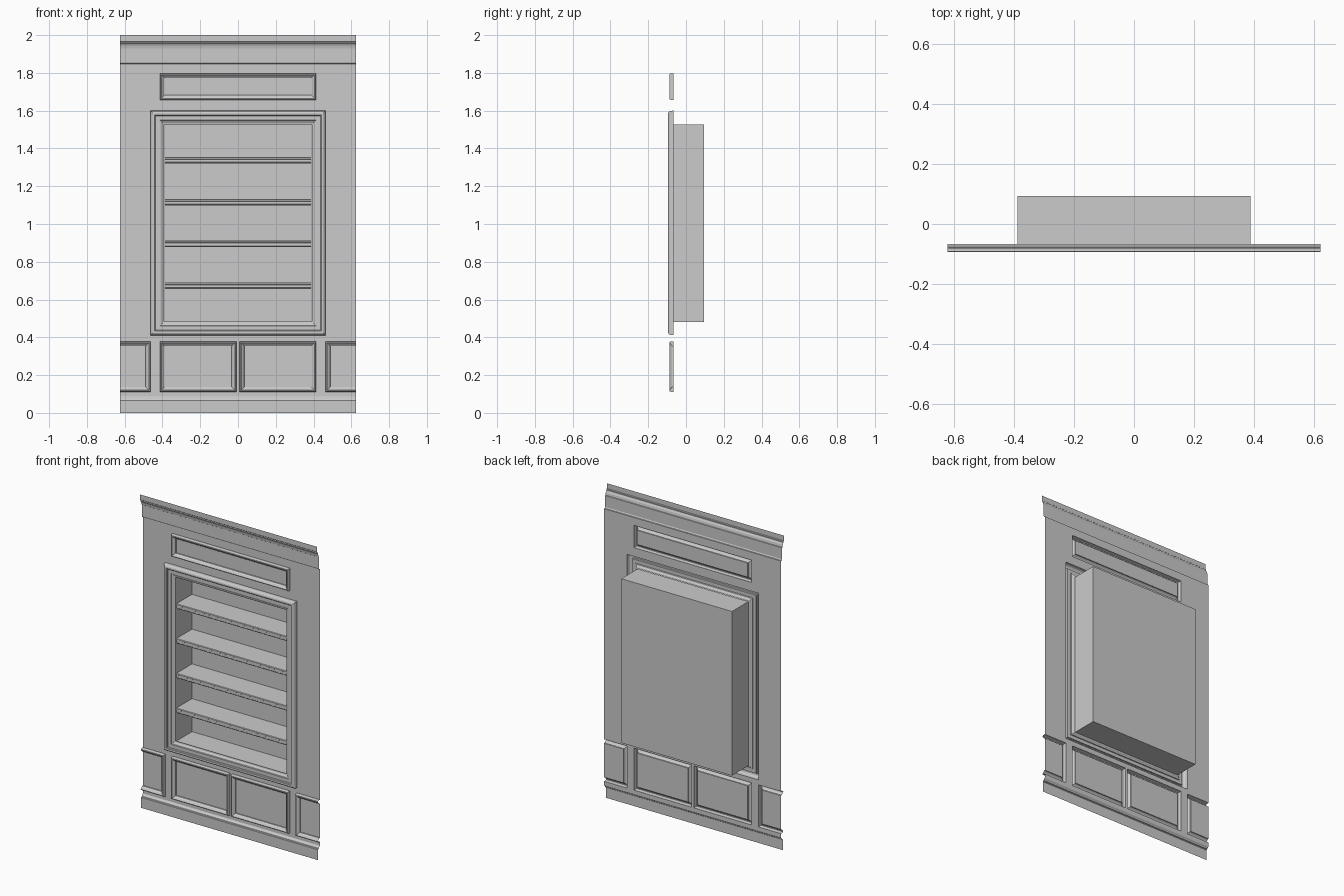
import bpy, bmesh

if "Cube" in bpy.data.objects:
    bpy.data.objects.remove(bpy.data.objects["Cube"])

HALF_W, WALL_Y, BACK_Y = 0.624, -0.067, 0.094
PANEL_Z = (0.111, 0.379)
FRAME = (-0.463, 0.463, 0.411, 1.6)
NICHE = (-0.39, 0.39, 0.48, 1.526)


def finish(name, bm):
    me = bpy.data.meshes.new(name)
    bm.to_mesh(me)
    bm.free()
    ob = bpy.data.objects.new(name, me)
    bpy.context.collection.objects.link(ob)
    return ob


def sweep(name, profile, x0, x1, closed=False):
    """Run a (y, z) profile along x."""
    bm = bmesh.new()
    a = [bm.verts.new((x0, y, z)) for y, z in profile]
    b = [bm.verts.new((x1, y, z)) for y, z in profile]
    n = len(profile)
    for i in range(n if closed else n - 1):
        j = (i + 1) % n
        bm.faces.new((a[i], b[i], b[j], a[j]))
    if closed:
        bm.faces.new(a)
        bm.faces.new(b[::-1])
        bmesh.ops.recalc_face_normals(bm, faces=bm.faces)
    return finish(name, bm)


def moulding(name, rect, profile, fill=True):
    """Nested rectangles following an (inset, y) profile, trimmed at the wall sides."""
    x0, x1, z0, z1 = rect
    bm = bmesh.new()
    rings = []
    for d, y in profile:
        rings.append([bm.verts.new((x, y, z)) for x, z in
                      ((x0 + d, z0 + d), (x1 - d, z0 + d), (x1 - d, z1 - d), (x0 + d, z1 - d))])
    for a, b in zip(rings, rings[1:]):
        for i in range(4):
            j = (i + 1) % 4
            bm.faces.new((a[i], a[j], b[j], b[i]))
    if fill:
        bm.faces.new(rings[-1])
    for s in (-1, 1):
        bmesh.ops.bisect_plane(bm, geom=bm.verts[:] + bm.edges[:] + bm.faces[:],
                               plane_co=(s * HALF_W, 0, 0), plane_no=(s, 0, 0), clear_outer=True)
    return finish(name, bm)


# Panel rectangles: two centre panels, two running off the sides, one above the niche
panels = {
    "lower_panel_left": (-0.414, -0.008, *PANEL_Z),
    "lower_panel_right": (0.008, 0.414, *PANEL_Z),
    "side_panel_left": (-0.87, -0.463, *PANEL_Z),
    "side_panel_right": (0.463, 0.87, *PANEL_Z),
    "upper_panel": (-0.414, 0.414, 1.656, 1.798),
}

# Wall sheet, a grid with the panel and frame openings left out
holes = list(panels.values()) + [FRAME]
xs = sorted({-HALF_W, HALF_W} | {x for h in holes for x in h[:2] if abs(x) < HALF_W})
zs = sorted({0.086, 1.848} | {z for h in holes for z in h[2:]})
bm = bmesh.new()
for xa, xb in zip(xs, xs[1:]):
    for za, zb in zip(zs, zs[1:]):
        cx, cz = (xa + xb) / 2, (za + zb) / 2
        if not any(h[0] < cx < h[1] and h[2] < cz < h[3] for h in holes):
            bm.faces.new([bm.verts.new((x, WALL_Y, z)) for x, z in
                          ((xa, za), (xb, za), (xb, zb), (xa, zb))])
bmesh.ops.remove_doubles(bm, verts=bm.verts, dist=1e-5)
bmesh.ops.dissolve_limit(bm, angle_limit=0.01, verts=bm.verts, edges=bm.edges)
finish("wall", bm)

# Panel mouldings
panel_profile = [(0, WALL_Y), (0.001, -0.081), (0.004, -0.087), (0.009, -0.088), (0.012, -0.084),
                 (0.018, -0.08), (0.023, -0.074), (0.025, -0.073), (0.026, WALL_Y)]
for name, rect in panels.items():
    moulding(name, rect, panel_profile)

# Niche frame
frame_profile = [(0, WALL_Y), (0.001, -0.083), (0.005, -0.09), (0.012, -0.094), (0.022, -0.094),
                 (0.026, -0.09), (0.027, -0.084), (0.049, -0.084), (0.051, -0.079),
                 (0.058, -0.077), (0.063, -0.072), (0.0725, -0.07)]
moulding("niche_frame", FRAME, frame_profile, fill=False)

# Niche box, open at the front
moulding("niche_box", NICHE, [(0, -0.07), (0, BACK_Y)])

# Shelves with a moulded nosing
nosing = [(BACK_Y, 0.017), (-0.062, 0.017), (-0.065, 0.014), (-0.065, 0.007), (-0.06, 0.004),
          (-0.06, -0.01), (-0.056, -0.013), (-0.055, -0.017), (BACK_Y, -0.017)]
for i in range(4):
    zc = 0.673 + i * 0.2215
    sweep(f"shelf_{i + 1}", [(y, zc + z) for y, z in nosing], NICHE[0], NICHE[1], closed=True)

# Baseboard and cornice
sweep("baseboard", [(-0.084, 0), (-0.084, 0.066), (-0.081, 0.07), (-0.077, 0.071), (-0.075, 0.077),
                    (-0.07, 0.081), (WALL_Y, 0.086)], -HALF_W, HALF_W)
sweep("cornice", [(WALL_Y, 1.848), (-0.073, 1.849), (-0.077, 1.856), (-0.077, 1.928),
                  (-0.08, 1.93), (-0.081, 1.935), (-0.083, 1.945), (-0.088, 1.954),
                  (-0.091, 1.957), (-0.091, 1.964), (-0.094, 1.967), (-0.094, 2.0)],
      -HALF_W, HALF_W)
